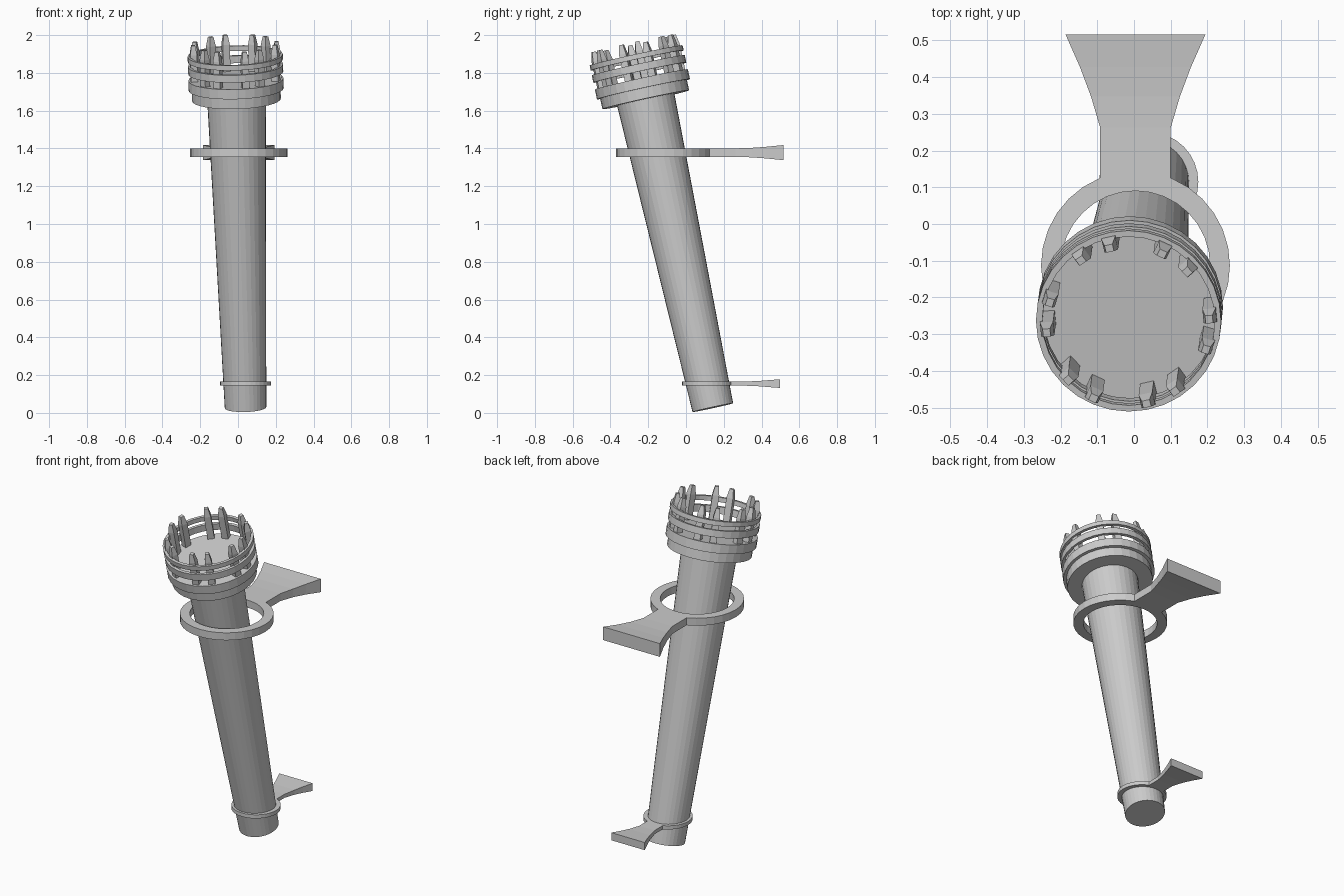
import bpy, bmesh, math
from mathutils import Vector, Matrix

cube = bpy.data.objects.get("Cube")
if cube:
    bpy.data.objects.remove(cube, do_unlink=True)

iron = bpy.data.materials.new("grey_iron")
iron.use_nodes = True
GREY = (0.6, 0.6, 0.6, 1)
iron.diffuse_color = GREY
iron.node_tree.nodes["Principled BSDF"].inputs["Base Color"].default_value = GREY

SIDES = 32
foot = Vector((0.04, 0.142, 0.028))
head = Vector((-0.008, -0.213, 1.658))
axis = head - foot
tilt = Vector((0, 0, 1)).rotation_difference(axis).to_matrix().to_4x4()
FOOT = Matrix.Translation(foot) @ tilt
HEAD = Matrix.Translation(head) @ tilt


def finish(name, bm, matrix):
    bmesh.ops.remove_doubles(bm, verts=bm.verts, dist=1e-5)
    bmesh.ops.recalc_face_normals(bm, faces=bm.faces)
    mesh = bpy.data.meshes.new(name)
    bm.to_mesh(mesh)
    bm.free()
    mesh.materials.append(iron)
    obj = bpy.data.objects.new(name, mesh)
    obj.matrix_world = matrix
    bpy.context.collection.objects.link(obj)
    return obj


def lathe(name, profile, matrix, closed=False):
    """Turn a (radius, height) profile about the local z axis."""
    bm = bmesh.new()
    pts = [bm.verts.new((r, 0, z)) for r, z in profile]
    pairs = list(zip(pts, pts[1:])) + ([(pts[-1], pts[0])] if closed else [])
    edges = [bm.edges.new(p) for p in pairs]
    bmesh.ops.spin(bm, geom=pts + edges, cent=(0, 0, 0), axis=(0, 0, 1),
                   angle=math.tau, steps=SIDES)
    return finish(name, bm, matrix)


def hoop(name, inner, outer, low, high, matrix):
    return lathe(name, [(inner, low), (outer, low), (outer, high), (inner, high)],
                 matrix, closed=True)


def loft(name, rings, matrix):
    """Skin a row of four-cornered sections and cap both ends."""
    bm = bmesh.new()
    loops = [[bm.verts.new(p) for p in ring] for ring in rings]
    for a, b in zip(loops, loops[1:]):
        for i in range(4):
            j = (i + 1) % 4
            bm.faces.new((a[i], a[j], b[j], b[i]))
    bm.faces.new(loops[0])
    bm.faces.new(loops[-1])
    return finish(name, bm, matrix)


CORNERS = [(-1, -1), (1, -1), (1, 1), (-1, 1)]


def bracket(name, centre, inner, outer, half, arm):
    """Level ring with an arm flaring back to the wall."""
    place = Matrix.Translation(centre)
    hoop(name + "_ring", inner, outer, -half, half, place)
    loft(name + "_arm", [[(sx * w, y, sz * h) for sx, sz in CORNERS]
                         for y, w, h in arm], place)


# Tapered handle
length = axis.length
lathe("handle", [(0, 0), (0.11, 0), (0.155, length), (0, length)], FOOT)

# Stepped collar closing the top of the handle
lathe("head_collar", [(0, 0), (0.235, 0), (0.235, 0.057), (0.252, 0.057),
                      (0.252, 0.11), (0, 0.11)], HEAD)

# Two hoops of the basket
hoop("lower_hoop", 0.235, 0.252, 0.147, 0.187, HEAD)
hoop("upper_hoop", 0.235, 0.252, 0.213, 0.24, HEAD)

# Paired prongs around the basket
PRONG = [(0.1, 0.019, 0.018), (0.255, 0.019, 0.018), (0.305, 0.011, 0.01)]
for k in range(6):
    for side in (-1, 1):
        turn = Matrix.Rotation(math.radians(114 + 60 * k + 11 * side), 4, 'Z')
        loft(f"prong_{k}_{'a' if side < 0 else 'b'}",
             [[(0.222 + sx * d, sy * w, z) for sx, sy in CORNERS]
              for z, w, d in PRONG], HEAD @ turn)

# Wall brackets
bracket("upper_bracket", (0.004, -0.113, 1.378), 0.203, 0.257, 0.0225,
        [(0.218, 0.096, 0.0225), (0.375, 0.096, 0.0225), (0.46, 0.121, 0.025),
         (0.54, 0.151, 0.031), (0.628, 0.19, 0.04)])
bracket("lower_bracket", (0.04, 0.115, 0.155), 0.108, 0.135, 0.011,
        [(0.115, 0.052, 0.011), (0.2, 0.052, 0.011), (0.27, 0.07, 0.014),
         (0.32, 0.087, 0.018), (0.382, 0.112, 0.023)])
